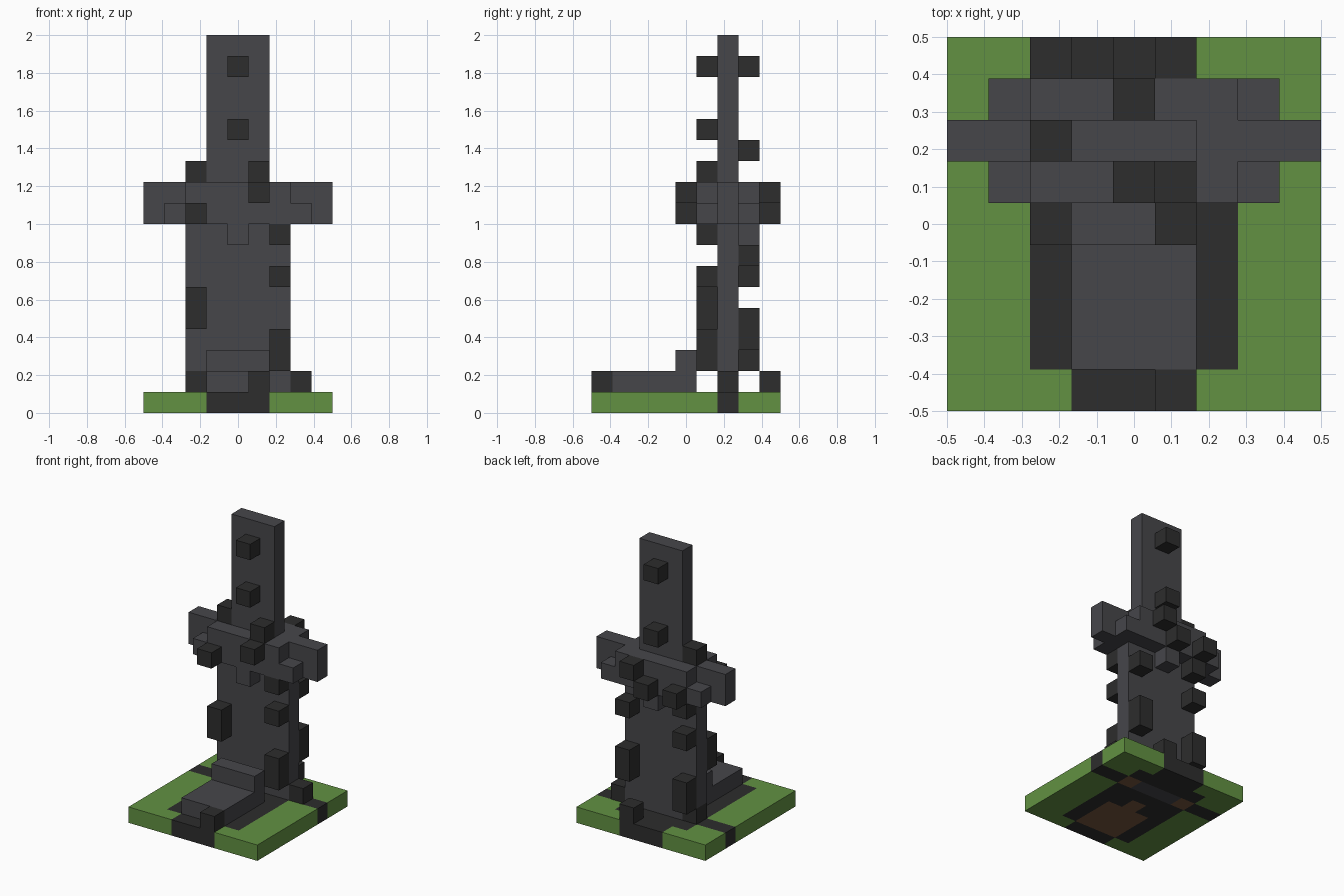
import bpy, bmesh
from mathutils import Vector

cube = bpy.data.objects.get("Cube")
if cube:
    bpy.data.objects.remove(cube)

U = 1 / 9  # edge of one block; the model is 9 x 9 x 18 blocks


def material(name, rgb):
    """Flat material from 0-255 sRGB values."""
    lin = [((c / 255 + 0.055) / 1.055) ** 2.4 for c in rgb] + [1]
    m = bpy.data.materials.new(name)
    m.use_nodes = True
    m.diffuse_color = lin
    m.node_tree.nodes["Principled BSDF"].inputs["Base Color"].default_value = lin
    return m


grass = material("grass_green", (98, 145, 66))
dark = material("dark_stone", (45, 45, 45))
grey = material("grey_stone", (70, 70, 74))
dirt = material("dirt_brown", (118, 85, 60))


def corner(x, y, z):
    return Vector((x * U - 0.5, y * U - 0.5, z * U))


def finish(name, bm, mats):
    mesh = bpy.data.meshes.new(name)
    bm.to_mesh(mesh)
    bm.free()
    for m in mats:
        mesh.materials.append(m)
    ob = bpy.data.objects.new(name, mesh)
    bpy.context.collection.objects.link(ob)
    return ob


def blocks(name, mat, boxes):
    """Boxes given as first block (x, y, z) and optional size in blocks."""
    bm = bmesh.new()
    for first, *size in boxes:
        lo = corner(*first)
        dims = Vector(size[0] if size else (1, 1, 1)) * U
        for v in bmesh.ops.create_cube(bm, size=1)["verts"]:
            v.co = lo + (v.co + Vector((0.5, 0.5, 0.5))) * dims
    return finish(name, bm, [mat])


# Ground slab: coloured by block position
def ground_colour(x, y):
    if y == 6:
        return 2 if 3 <= x <= 5 else 3 if x in (2, 6) else 1
    if 3 <= x <= 5 and 1 <= y <= 3 or (x, y) == (4, 4):
        return 3
    if 3 <= x <= 5 or (2 <= x <= 6 and 1 <= y <= 7):
        return 1
    return 0


bm = bmesh.new()
bmesh.ops.create_grid(bm, x_segments=9, y_segments=9, size=0.5)
bmesh.ops.solidify(bm, geom=bm.faces[:], thickness=U)
low = min(v.co.z for v in bm.verts)
for v in bm.verts:
    v.co.z -= low
bmesh.ops.recalc_face_normals(bm, faces=bm.faces[:])
for f in bm.faces:
    c = f.calc_center_median() - f.normal * 0.01
    f.material_index = ground_colour(int((c.x + 0.5) / U), int((c.y + 0.5) / U))
    # only the underside shows soil
    if f.normal.z > 0.5 and f.material_index == 3:
        f.material_index = 1
finish("ground_slab", bm, [grass, dark, grey, dirt])

# Sword-shaped monument
blocks("lower_blade", grey, [((3, 6, 1), (4, 1, 1)), ((2, 6, 2), (5, 1, 7))])
blocks("upper_shaft", grey, [((3, 6, 11), (3, 1, 7))])
blocks("cross_beam", grey, [((0, 6, 9), (9, 1, 2))])

# Cross beam facings on both sides, with a small drop below
for name, y in (("front", 5), ("back", 7)):
    blocks(name + "_beam_facing", grey, [
        ((2, y, 9), (5, 1, 2)), ((1, y, 9),), ((7, y, 9),), ((4, y, 8),)])

# Stepped slab in front
blocks("front_steps", grey, [((3, 1, 1), (3, 4, 1)), ((3, 4, 2), (3, 1, 1))])

# Dark weathered blocks
blocks("front_dark_blocks", dark, [
    ((2, 5, 4), (1, 1, 2)), ((6, 5, 2), (1, 1, 2)), ((6, 5, 6),), ((6, 5, 8),),
    ((4, 5, 13),), ((4, 5, 16),), ((5, 5, 11),), ((5, 4, 10),), ((2, 4, 9),)])
blocks("back_dark_blocks", dark, [
    ((2, 7, 2), (1, 1, 2)), ((6, 7, 3), (1, 1, 2)), ((2, 7, 6),), ((6, 7, 7),),
    ((2, 7, 8),), ((4, 7, 12),), ((4, 7, 16),),
    ((5, 8, 10),), ((4, 8, 9),), ((2, 8, 9),)])
blocks("beam_top_block", dark, [((2, 6, 11),)])
blocks("blade_foot_block", dark, [((2, 6, 1),)])
blocks("ground_dark_blocks", dark, [((5, 0, 1),), ((5, 8, 1),), ((7, 6, 1),)])
